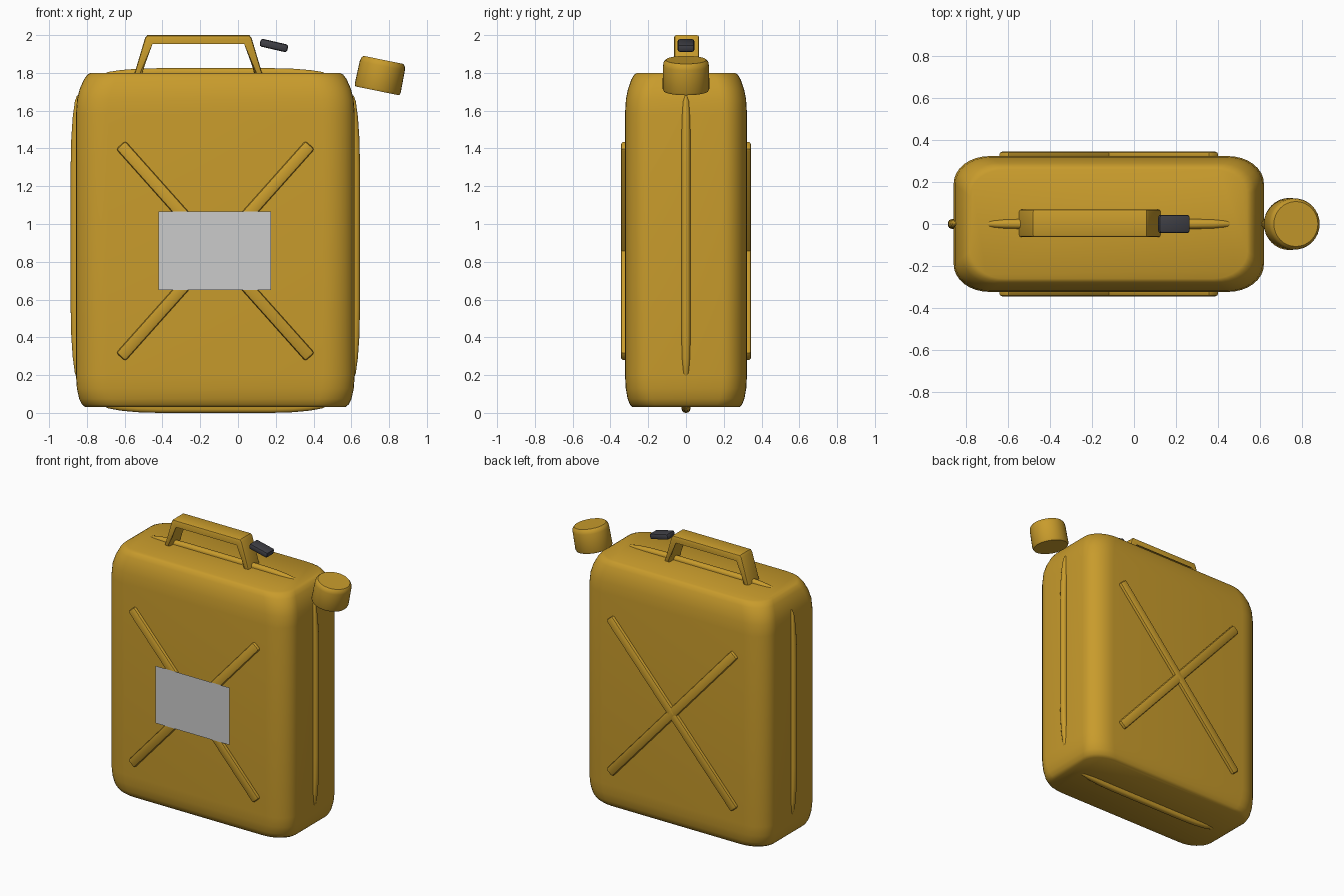
import bpy, bmesh, math
from mathutils import Vector, Matrix

if "Cube" in bpy.data.objects:
    bpy.data.objects.remove(bpy.data.objects["Cube"])

CX = -0.12  # centre of the can body along x


def material(name, rgb):
    m = bpy.data.materials.new(name)
    m.diffuse_color = (*rgb, 1)
    m.use_nodes = True
    m.node_tree.nodes["Principled BSDF"].inputs["Base Color"].default_value = m.diffuse_color
    return m


YELLOW = material("mustard_paint", (0.58, 0.33, 0.025))
BLACK = material("black_rubber", (0.05, 0.05, 0.06))


def finish(bm, name, mat=None, angle=35):
    bmesh.ops.recalc_face_normals(bm, faces=bm.faces)
    me = bpy.data.meshes.new(name)
    bm.to_mesh(me)
    bm.free()
    ob = bpy.data.objects.new(name, me)
    bpy.context.collection.objects.link(ob)
    if mat:
        me.materials.append(mat)
    bpy.ops.object.select_all(action='DESELECT')
    ob.select_set(True)
    bpy.context.view_layer.objects.active = ob
    bpy.ops.object.shade_smooth_by_angle(angle=math.radians(angle))
    return ob


def loft(sections):
    bm = bmesh.new()
    rings = [[bm.verts.new(p) for p in s] for s in sections]
    n = len(rings[0])
    for a, b in zip(rings, rings[1:]):
        for i in range(n):
            j = (i + 1) % n
            bm.faces.new((a[i], a[j], b[j], b[i]))
    bm.faces.new(rings[0])
    bm.faces.new(rings[-1])
    return bm


def box(name, size, matrix, bevel, mat, segments=2):
    bm = bmesh.new()
    bmesh.ops.create_cube(bm, size=1)
    bmesh.ops.scale(bm, vec=size, verts=bm.verts)
    bmesh.ops.bevel(bm, geom=list(bm.edges), offset=bevel, segments=segments,
                    profile=0.5, affect='EDGES')
    bm.transform(matrix)
    return finish(bm, name, mat)


def rounded_rect(z, inset):
    hx, hy, rx, ry = 0.738 - inset, 0.323 - inset * 0.8, 0.17, 0.13
    pts = []
    for q, (sx, sy) in enumerate(((1, 1), (-1, 1), (-1, -1), (1, -1))):
        for k in range(9):
            a = math.pi / 2 * (q + k / 8)
            pts.append((CX + sx * (hx - rx) + rx * math.cos(a),
                        sy * (hy - ry) + ry * math.sin(a), z))
    return pts


# Body: rounded rectangle sections, softer shoulder at the top
BODY = [(0.03, 0.05), (0.045, 0.032), (0.075, 0.017), (0.13, 0.005), (0.2, 0),
        (1.58, 0), (1.66, 0.006), (1.715, 0.02), (1.765, 0.042),
        (1.79, 0.06), (1.80, 0.078)]
finish(loft([rounded_rect(z, i) for z, i in BODY]), "can_body", YELLOW, 50)


# Seam ribs around the narrow sides, tapering into the body at their ends
def rib(name, centre, along, out, half, height):
    centre, along, out = Vector(centre), Vector(along), Vector(out)
    side = along.cross(out)
    sections = []
    for u, h, w in ((-1, -0.2, 0.3), (-0.96, 0.2, 0.75), (-0.85, 0.6, 0.95),
                    (-0.7, 0.88, 1), (-0.5, 1, 1), (0.5, 1, 1), (0.7, 0.88, 1),
                    (0.85, 0.6, 0.95), (0.96, 0.2, 0.75), (1, -0.2, 0.3)):
        ring = []
        for sx, sy in ((-1, -1), (-1, 0), (-0.85, 0.6), (-0.45, 0.92), (0, 1),
                       (0.45, 0.92), (0.85, 0.6), (1, 0), (1, -1)):
            lift = h * height - 0.02 * (1 - sy) if sy >= 0 else -0.05
            ring.append(centre + along * u * half + side * sx * w * 0.023 + out * lift)
        sections.append(ring)
    finish(loft(sections), name, YELLOW, 50)


rib("right_rib", (0.618, 0, 0.93), (0, 0, 1), (1, 0, 0), 0.75, 0.028)
rib("left_rib", (-0.858, 0, 0.93), (0, 0, 1), (-1, 0, 0), 0.75, 0.028)
rib("top_rib", (CX, 0, 1.80), (1, 0, 0), (0, 0, 1), 0.59, 0.025)
rib("bottom_rib", (CX, 0, 0.03), (1, 0, 0), (0, 0, -1), 0.59, 0.03)

# Crossed stiffening bars on front and back
for face, sy in (("front", -1), ("back", 1)):
    for tag, s in (("rising", -1), ("falling", 1)):
        m = (Matrix.Translation((CX, sy * 0.325, 0.857))
             @ Matrix.Rotation(s * math.atan2(1.12, 1.0), 4, 'Y'))
        box(f"{face}_bar_{tag}", (1.505, 0.04, 0.066), m, 0.014, YELLOW)

# Plain label plate on the front
bm = bmesh.new()
bm.faces.new([bm.verts.new((x, -0.347, z)) for x, z in
              ((-0.42, 0.65), (0.175, 0.65), (0.175, 1.065), (-0.42, 1.065))])
label = finish(bm, "label_plate")
label.data.flip_normals() if label.data.polygons[0].normal.y > 0 else None

# Carrying handle: bracket outline extruded across y
half = [(0.34, 1.79), (0.282, 1.985), (0.27, 2.0)]
inner = [(0.252, 1.965), (0.298, 1.79)]
outline = ([(-0.21 + x, z) for x, z in half] + [(-0.21 - x, z) for x, z in half[::-1]]
           + [(-0.21 - x, z) for x, z in inner[::-1]] + [(-0.21 + x, z) for x, z in inner])
bm = loft([[(x, y, z) for x, z in outline] for y in (-0.063, 0.069)])
rims = [e for e in bm.edges if abs(e.verts[0].co.y - e.verts[1].co.y) < 1e-5]
bmesh.ops.bevel(bm, geom=rims, offset=0.012, segments=2, profile=0.5, affect='EDGES')
finish(bm, "carry_handle", YELLOW)

# Dark release latch beside the handle
box("latch", (0.15, 0.088, 0.042),
    Matrix.Translation((0.19, 0, 1.945)) @ Matrix.Rotation(math.radians(13), 4, 'Y'),
    0.013, BLACK)

# Spout cap, tilted outward
CAP = [(0, 0.118), (0.012, 0.124), (0.135, 0.122), (0.155, 0.118), (0.167, 0.107)]
bm = loft([[(r * math.cos(k * math.tau / 32), r * math.sin(k * math.tau / 32), z)
            for k in range(32)] for z, r in CAP])
bm.transform(Matrix.Translation((0.737, 0, 1.705))
             @ Matrix.Rotation(math.radians(11.5), 4, 'Y'))
finish(bm, "spout_cap", YELLOW)
